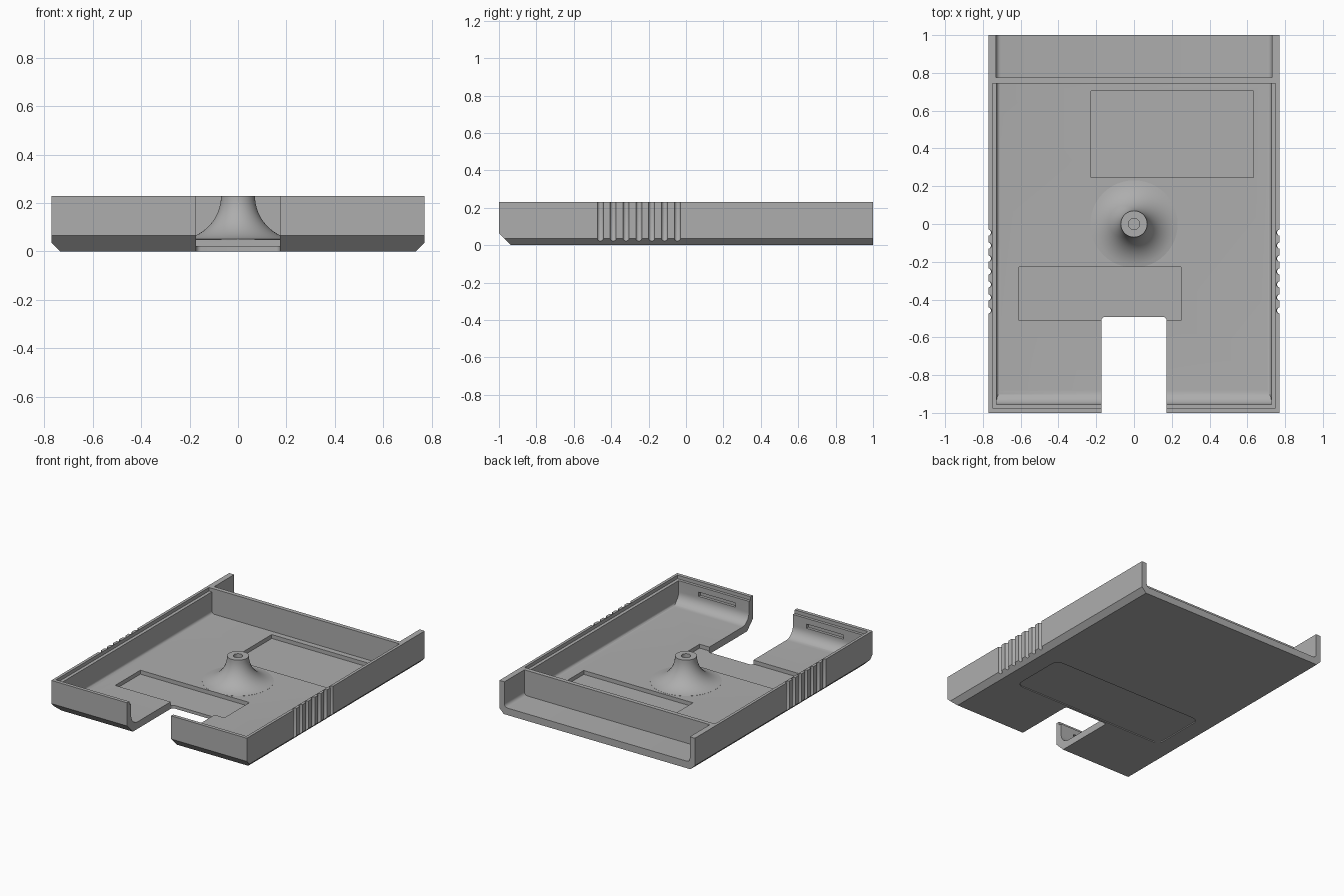
import bpy, bmesh, math
from mathutils import Vector

if "Cube" in bpy.data.objects:
    bpy.data.objects.remove(bpy.data.objects["Cube"])

grey = bpy.data.materials.new("plain_grey")
grey.diffuse_color = (0.42, 0.42, 0.42, 1)
grey.use_nodes = True
grey.node_tree.nodes["Principled BSDF"].inputs["Base Color"].default_value = grey.diffuse_color


def prism(name, pts, axis, lo, hi):
    """Extrude a 2D outline along an axis (outline uses the other two axes in order)."""
    bm = bmesh.new()
    place = {"x": lambda a, b: (lo, a, b), "y": lambda a, b: (a, lo, b), "z": lambda a, b: (a, b, lo)}[axis]
    face = bm.faces.new([bm.verts.new(place(*p)) for p in pts])
    ext = bmesh.ops.extrude_face_region(bm, geom=[face])
    vec = Vector([(hi - lo) * (axis == c) for c in "xyz"])
    bmesh.ops.translate(bm, vec=vec, verts=[v for v in ext["geom"] if isinstance(v, bmesh.types.BMVert)])
    return finish(name, bm)


def finish(name, bm):
    bmesh.ops.recalc_face_normals(bm, faces=bm.faces)
    me = bpy.data.meshes.new(name)
    bm.to_mesh(me)
    bm.free()
    me.materials.append(grey)
    ob = bpy.data.objects.new(name, me)
    bpy.context.collection.objects.link(ob)
    return ob


def rounded(x0, x1, y0, y1, radii, n=8):
    """Rectangle outline; corner radii in order x0y0, x1y0, x1y1, x0y1."""
    corners = [(x0, y0, 1, 1), (x1, y0, -1, 1), (x1, y1, -1, -1), (x0, y1, 1, -1)]
    pts = []
    for i, ((x, y, sx, sy), r) in enumerate(zip(corners, radii)):
        if r == 0:
            pts.append((x, y))
            continue
        for k in range(n + 1):
            a = math.pi * (1 + i / 2) + math.pi / 2 * k / n
            pts.append((x + sx * r + r * math.cos(a), y + sy * r + r * math.sin(a)))
    return pts


def box(name, x0, x1, y0, y1, z0, z1):
    return prism(name, rounded(x0, x1, y0, y1, [0] * 4), "z", z0, z1)


def boolean(target, tool, op="DIFFERENCE"):
    mod = target.modifiers.new(op, "BOOLEAN")
    mod.operation, mod.solver, mod.object = op, "EXACT", tool
    bpy.context.view_layer.objects.active = target
    bpy.ops.object.modifier_apply(modifier=mod.name)
    bpy.data.objects.remove(tool)


def revolve(name, pts, x=0, y=0, n=48):
    """Closed solid turned around a vertical axis; first and last points lie on the axis."""
    bm = bmesh.new()
    rings = []
    for r, z in pts:
        if r == 0:
            rings.append([bm.verts.new((x, y, z))] * n)
        else:
            rings.append([bm.verts.new((x + r * math.cos(2 * math.pi * i / n),
                                        y + r * math.sin(2 * math.pi * i / n), z)) for i in range(n)])
    for a, b in zip(rings, rings[1:]):
        for i in range(n):
            j = (i + 1) % n
            bm.faces.new(list(dict.fromkeys([a[i], a[j], b[j], b[i]])))
    return finish(name, bm)


# Outer shell: chamfered lower sides and a larger chamfer along the lower front
W, H, FLOOR = 0.77, 0.23, 0.05
tray = prism("tray", [(-0.735, 0), (0.735, 0), (W, 0.035), (W, H), (-W, H), (-W, 0.035)], "y", -1, 1)
boolean(tray, prism("front_chamfer", [(-1.1, -0.1), (-0.835, -0.1), (-1.1, 0.165)], "x", -1, 1))

# Main cavity: small side fillets and a broad front fillet
cavity = prism("cavity", rounded(-0.727, 0.727, FLOOR, 0.4, [0.02, 0.02, 0, 0], 5), "y", -1.2, 0.745)
boolean(cavity, prism("cavity_length", rounded(-0.955, 0.9, FLOOR - 0.0, 0.5, [0.075, 0, 0, 0], 10),
                      "x", -1, 1), "INTERSECT")
boolean(tray, cavity)

# Open rear bay behind the cross wall
boolean(tray, prism("rear_bay", rounded(-0.73, 0.73, FLOOR, 0.4, [0.025, 0.025, 0, 0], 5), "y", 0.775, 1.2))

# Stepped lip around the cavity rim
boolean(tray, box("lip", -0.75, 0.75, -0.975, 0.745, 0.205, 0.4))

# Central flared post, with a screw hole
R = 0.18
arc = [(0.07 + R - R * math.cos(a), H - R * math.sin(a))
       for a in [math.radians(84) * k / 14 for k in range(15)]]
boolean(tray, revolve("post", [(0, H)] + arc + [(arc[-1][0], 0.03), (0, 0.03)]), "UNION")
boolean(tray, revolve("post_hole", [(0, 0.3), (0.03, 0.3), (0.03, 0.1), (0, 0.1)], n=24))

# Floor pockets and the shallow label recess underneath
boolean(tray, box("rear_pocket", -0.228, 0.632, 0.247, 0.705, 0.022, 0.06))
boolean(tray, box("front_pocket", -0.61, 0.25, -0.51, -0.227, 0.022, 0.06))
boolean(tray, prism("label_recess", rounded(-0.61, 0.61, -0.475, -0.065, [0.05] * 4, 6), "z", -0.1, 0.007))

# Front notch
boolean(tray, prism("notch", rounded(-0.173, 0.173, -1.2, -0.492, [0, 0, 0.02, 0.02], 5), "z", -0.1, 0.5))

for s in (-1, 1):
    # Catch slots inside the front wall
    boolean(tray, box("slot", s * 0.425 - 0.145, s * 0.425 + 0.145, -0.975, -0.94, 0.135, 0.165))
    # Vertical grip grooves on the sides
    for k in range(7):
        boolean(tray, revolve("groove", [(0, 0.4), (0.016, 0.4), (0.016, 0.03), (0.011, 0.02), (0, 0.016)],
                              s * W, -0.046 - 0.0687 * k, 16))

bpy.ops.object.select_all(action="DESELECT")
tray.select_set(True)
bpy.context.view_layer.objects.active = tray
bpy.ops.object.shade_smooth_by_angle(angle=math.radians(30))
